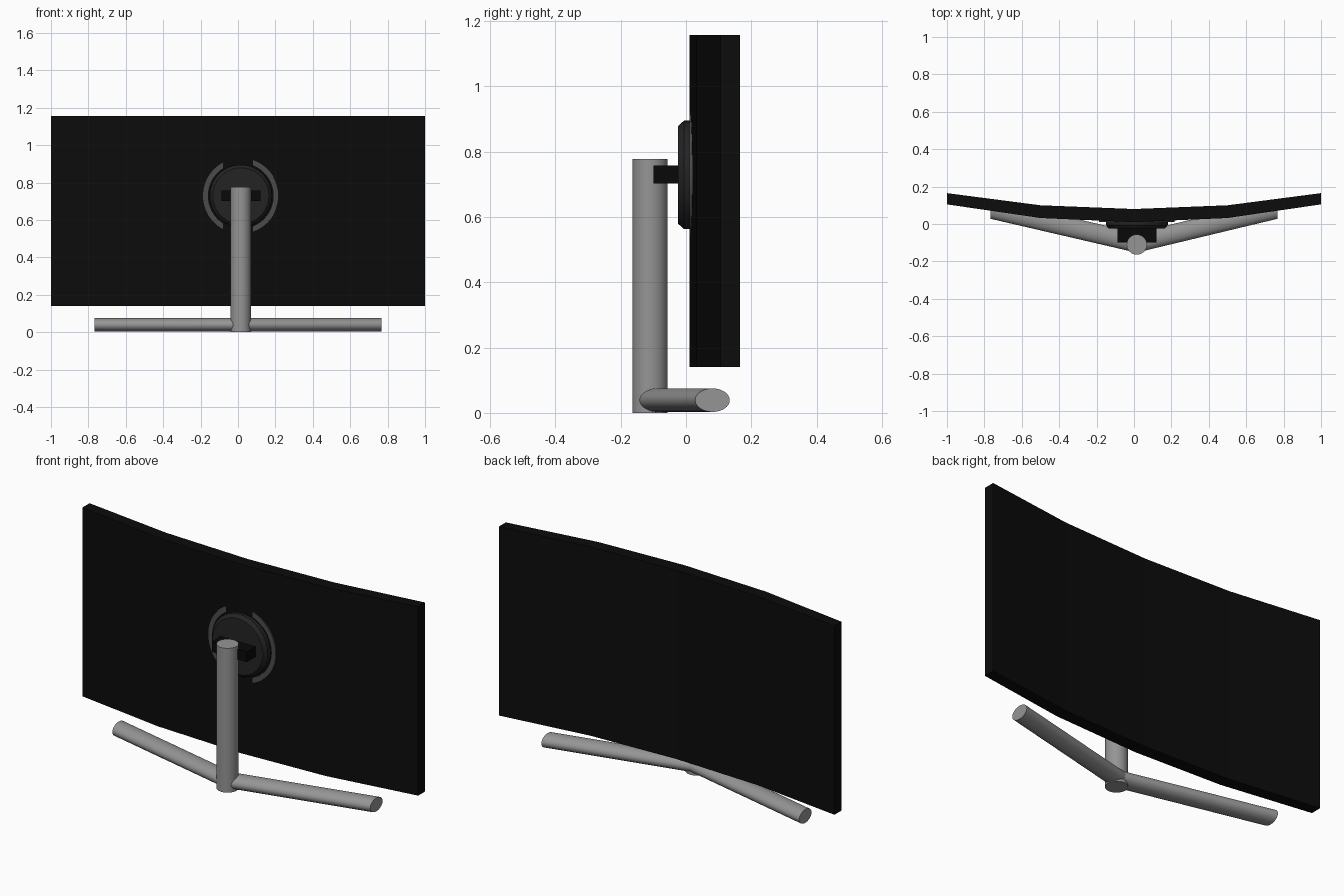
import bpy, bmesh, math
from mathutils import Matrix, Vector

if "Cube" in bpy.data.objects:
    bpy.data.objects.remove(bpy.data.objects["Cube"])


def material(name, v):
    m = bpy.data.materials.new(name)
    m.diffuse_color = (v, v, v, 1)
    m.use_nodes = True
    m.node_tree.nodes["Principled BSDF"].inputs["Base Color"].default_value = m.diffuse_color
    return m


GREY = material("stand_grey", 0.30)
RING = material("ring_grey", 0.07)
DISC = material("mount_charcoal", 0.017)
BLACK = material("panel_black", 0.0035)
BRACKET = material("bracket_black", 0.0025)


def finish(name, bm, mat, smooth=False):
    bmesh.ops.recalc_face_normals(bm, faces=bm.faces)
    me = bpy.data.meshes.new(name)
    bm.to_mesh(me)
    bm.free()
    me.materials.append(mat)
    ob = bpy.data.objects.new(name, me)
    bpy.context.collection.objects.link(ob)
    if smooth:
        bpy.ops.object.select_all(action='DESELECT')
        ob.select_set(True)
        bpy.context.view_layer.objects.active = ob
        bpy.ops.object.shade_smooth_by_angle(angle=math.radians(35))
    return ob


def prism(name, outline, offset, mat):
    """Extrude a closed outline along an offset vector."""
    bm = bmesh.new()
    f = bm.faces.new([bm.verts.new(p) for p in outline])
    r = bmesh.ops.extrude_face_region(bm, geom=[f])
    verts = [e for e in r["geom"] if isinstance(e, bmesh.types.BMVert)]
    bmesh.ops.translate(bm, verts=verts, vec=offset)
    return finish(name, bm, mat)


def loft(name, loops, mat):
    """Skin between equal rings of points and cap both ends."""
    bm = bmesh.new()
    rings = [[bm.verts.new(p) for p in loop] for loop in loops]
    n = len(rings[0])
    for a, b in zip(rings, rings[1:]):
        for i in range(n):
            j = (i + 1) % n
            bm.faces.new((a[i], a[j], b[j], b[i]))
    bm.faces.new(rings[0])
    bm.faces.new(rings[-1])
    return finish(name, bm, mat, smooth=True)


def circle(n=48):
    return [(math.cos(2 * math.pi * i / n), math.sin(2 * math.pi * i / n)) for i in range(n)]


CX, CZ = 0.015, 0.729   # mount centre

# curved panel: four flat segments
xs = (-1, -0.5, 0, 0.5, 1)
front = [(x, y, 0.14) for x, y in zip(xs, (0.105, 0.032, 0.01, 0.032, 0.105))]
back = [(x, y, 0.14) for x, y in zip(xs, (0.165, 0.1, 0.08, 0.1, 0.165))]
prism("curved_panel", front + back[::-1], (0, 0, 1.017), BLACK)

# upright post
loft("upright_post", [[(CX + 0.054 * c, -0.11 + 0.054 * s, z) for c, s in circle()]
                      for z in (0, 0.777)], GREY)

# two splayed legs, elliptical section with ends cut square to x
for side, label in ((-1, "left"), (1, "right")):
    loft(label + "_leg", [[(x, y + 0.053 * c, 0.039 + 0.036 * s) for c, s in circle(32)]
                          for x, y in ((0.013, -0.1), (0.768 * side, 0.081))], GREY)

# chamfered mounting disc
loft("mount_disc", [[(CX + r * c, y, CZ + r * s) for c, s in circle(64)]
                    for r, y in ((0.166, 0.03), (0.166, -0.006), (0.15, -0.024))], DISC)

# split trim ring: two arcs ending on the vertical lines x = +-0.08
RI, RO = 0.176, 0.202
for side, label in ((-1, "left"), (1, "right")):
    h = 0.08 - side * CX

    def arc(r, steps=32):
        a = math.acos(h / r)
        return [(CX + side * r * math.cos(t), 0.0105, CZ + r * math.sin(t))
                for t in (-a + 2 * a * i / steps for i in range(steps + 1))]
    prism(label + "_trim_ring", arc(RO) + arc(RI)[::-1], (0, 0.02, 0), RING)

# bracket between post and disc
prism("bracket", [(-0.087, -0.099, 0.702), (0.121, -0.099, 0.702),
                  (0.121, -0.099, 0.757), (-0.087, -0.099, 0.757)], (0, 0.085, 0), BRACKET)
